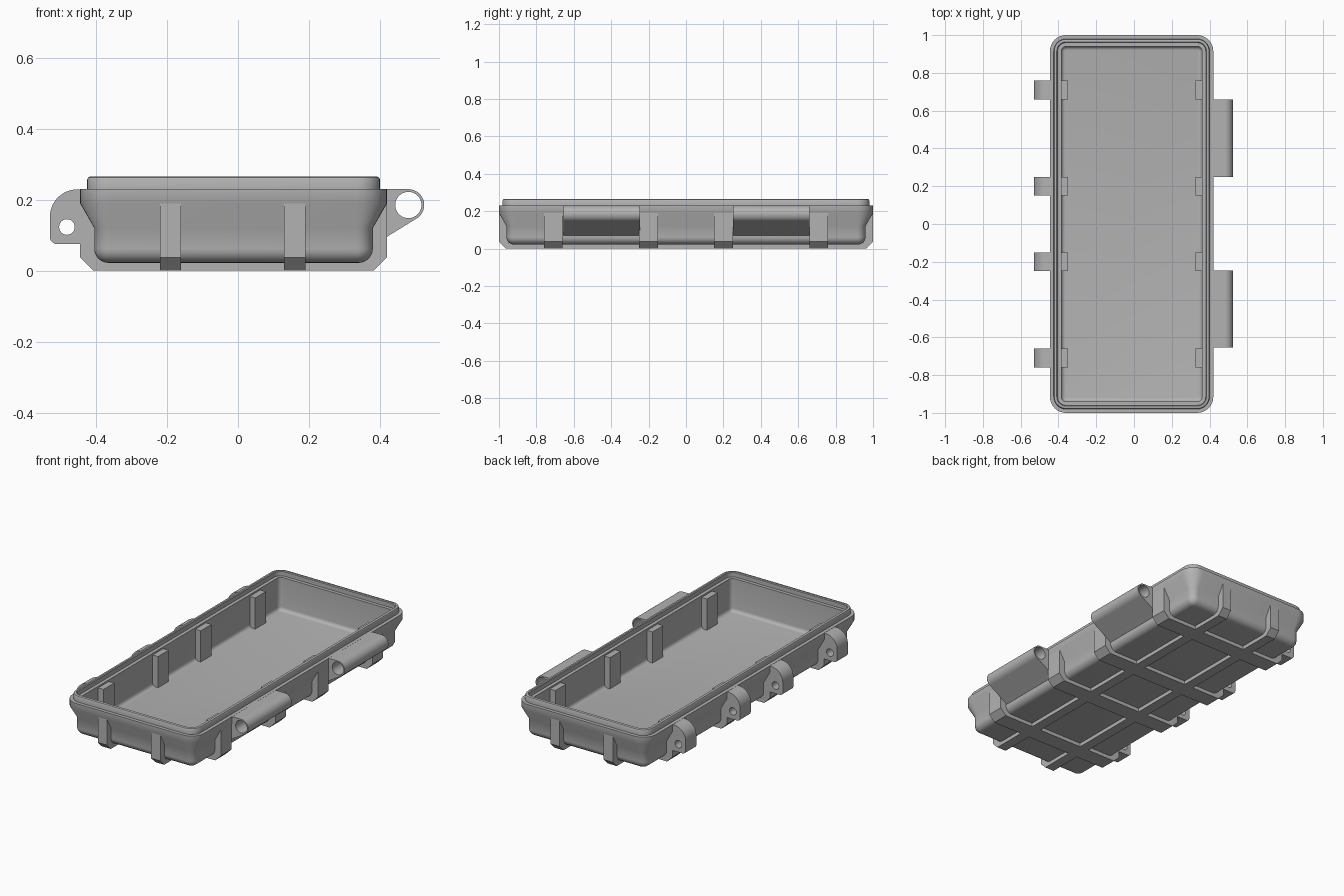
import bpy, bmesh, math
from mathutils import Vector

cube = bpy.data.objects.get("Cube")
if cube:
    bpy.data.objects.remove(cube, do_unlink=True)

grey = bpy.data.materials.new("plain grey")
grey.use_nodes = True
COLOUR = (0.45, 0.45, 0.45, 1)
grey.diffuse_color = COLOUR
grey.node_tree.nodes["Principled BSDF"].inputs["Base Color"].default_value = COLOUR

# Tray rectangle
LEFT, RIGHT, END = -0.445, 0.42, 1.0
MID, HALF = (LEFT + RIGHT) / 2, (RIGHT - LEFT) / 2


def finish(name, bm):
    bmesh.ops.recalc_face_normals(bm, faces=bm.faces)
    mesh = bpy.data.meshes.new(name)
    bm.to_mesh(mesh)
    bm.free()
    mesh.materials.append(grey)
    ob = bpy.data.objects.new(name, mesh)
    bpy.context.collection.objects.link(ob)
    bpy.ops.object.select_all(action='DESELECT')
    ob.select_set(True)
    bpy.context.view_layer.objects.active = ob
    bpy.ops.object.shade_smooth_by_angle(angle=math.radians(30))
    return ob


def arc(cx, cz, r, start, end, n=12):
    angles = [math.radians(start + (end - start) * i / n) for i in range(n + 1)]
    return [(cx + r * math.cos(a), cz + r * math.sin(a)) for a in angles]


def ring(bm, inset, z):
    """Rounded rectangle, shrunk from the rim outline."""
    r = max(0.085 - inset, 0.004)
    w, d = HALF - inset - r, END - inset - r
    corners = [(w, d), (-w, d), (-w, -d), (w, -d)]
    return [bm.verts.new((MID + x, y, z)) for k, (cx, cy) in enumerate(corners)
            for x, y in arc(cx, cy, r, 90 * k, 90 * k + 90, 8)]


def slab(name, outline, start, end, along='y', hole=None):
    """Extrude an outline, with an optional hole, along x or y."""
    bm = bmesh.new()
    edges = []
    for loop in [outline] + ([hole] if hole else []):
        vs = [bm.verts.new((u, start, v) if along == 'y' else (start, u, v)) for u, v in loop]
        edges += [bm.edges.new((vs[i - 1], vs[i])) for i in range(len(vs))]
    bmesh.ops.triangle_fill(bm, use_beauty=True, edges=edges)
    out = bmesh.ops.extrude_face_region(bm, geom=bm.faces[:])
    move = Vector((0, end - start, 0)) if along == 'y' else Vector((end - start, 0, 0))
    bmesh.ops.translate(bm, vec=move,
                        verts=[g for g in out['geom'] if isinstance(g, bmesh.types.BMVert)])
    return finish(name, bm)


def cradle(low, high, wall, top):
    """U outline with chamfered feet."""
    c = 0.037
    return [(low, top), (low, c), (low + c, 0), (high - c, 0), (high, c), (high, top),
            (high - wall, top), (high - wall, 0.03), (low + wall, 0.03), (low + wall, top)]


# Tray shell: (inset, height) from the underside, over the lip, to the floor
profile = arc(0.08, 0.062, 0.04, 270, 180, 6)
profile += [(0.04, 0.12), (0, 0.19), (0, 0.23), (0.02, 0.23), (0.02, 0.257),
            (0.023, 0.263), (0.028, 0.265), (0.036, 0.265), (0.04, 0.261),
            (0.04, 0.235), (0.06, 0.235)]
profile += arc(0.08, 0.06, 0.02, 180, 270, 4)
bm = bmesh.new()
rings = [ring(bm, i, z) for i, z in profile]
for a, b in zip(rings, rings[1:]):
    for i in range(len(a)):
        bm.faces.new((a[i - 1], a[i], b[i], b[i - 1]))
bm.faces.new(rings[0])
bm.faces.new(rings[-1])
finish("tray_shell", bm)

# Ribs across the tray, each with a hinge lug on one side
lug = [(LEFT + 0.03, 0.229)] + arc(-0.453, 0.152, 0.077, 90, 180)
lug += arc(-0.51, 0.095, 0.02, 180, 270, 6) + [(LEFT + 0.03, 0.075)]
pin_hole = arc(-0.482, 0.123, 0.022, 0, 345, 23)
e = 0.0005
for n, y in enumerate((-0.71, -0.2, 0.2, 0.71)):
    slab(f"cross_rib_{n + 1}", cradle(LEFT + e, RIGHT - e, 0.095, 0.225), y - 0.05, y + 0.05)
    slab(f"hinge_lug_{n + 1}", lug, y - 0.05, y + 0.05, hole=pin_hole)

# Lengthwise ribs under the tray
for n, x in enumerate((-0.19, 0.16)):
    slab(f"long_rib_{n + 1}", cradle(e - END, END - e, 0.05, 0.2),
         x - 0.03, x + 0.03, along='x')

# Latch tubes
tube = [(0.37, 0.2295)] + arc(0.48, 0.185, 0.0447, 90, -63, 20) + [(0.37, 0.065)]
bore = arc(0.48, 0.185, 0.037, 0, 348.75, 31)
for n, y in enumerate((-0.45, 0.455)):
    slab(f"latch_tube_{n + 1}", tube, y - 0.205, y + 0.205, hole=bore)
